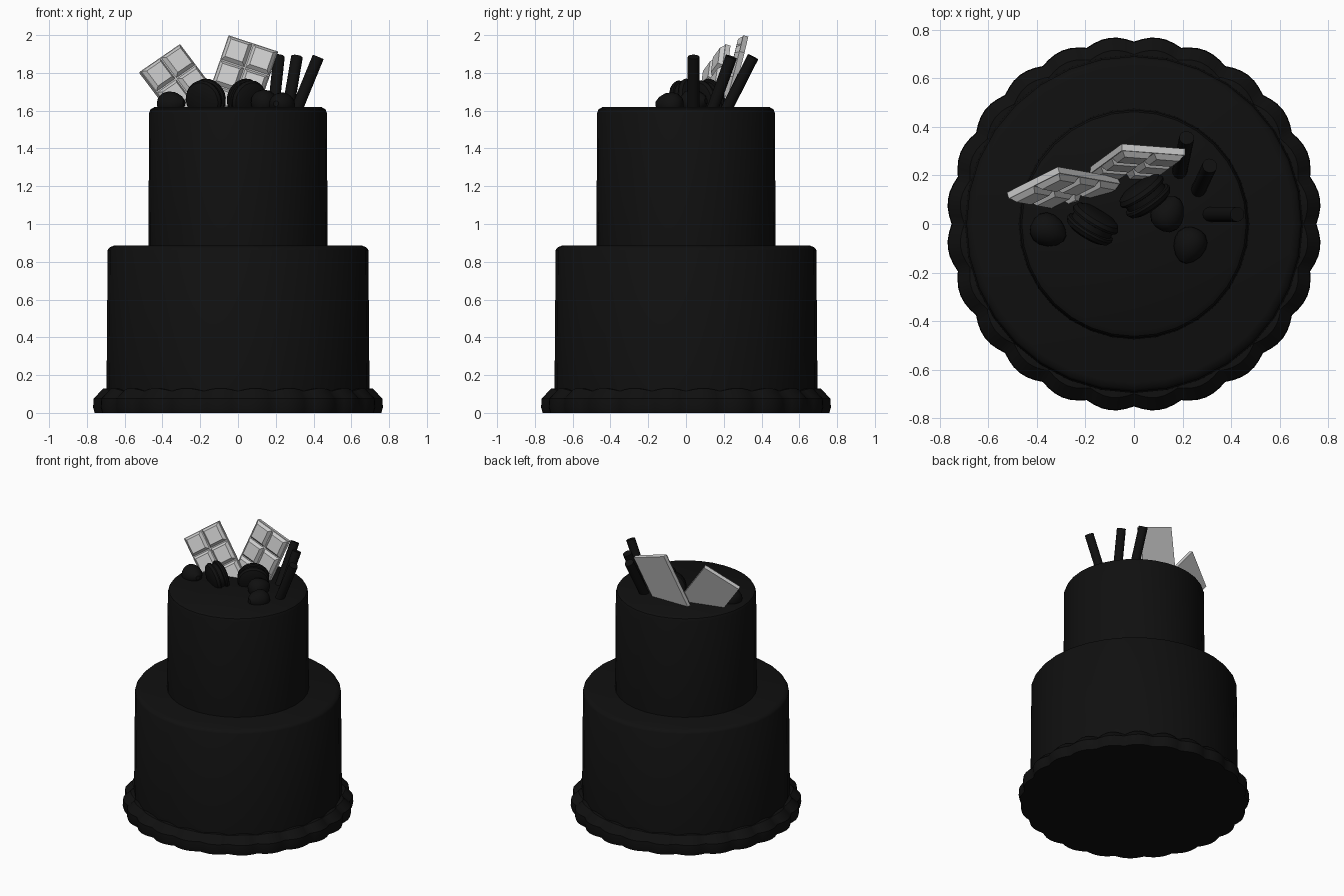
import bpy, bmesh, math
from mathutils import Vector, Matrix

if "Cube" in bpy.data.objects:
    bpy.data.objects.remove(bpy.data.objects["Cube"])

dark = bpy.data.materials.new("dark_chocolate")
dark.diffuse_color = (0.005, 0.005, 0.005, 1)
dark.use_nodes = True
dark.node_tree.nodes["Principled BSDF"].inputs["Base Color"].default_value = dark.diffuse_color


def finish(bm, name, mat=dark, angle=35, matrix=None):
    bmesh.ops.recalc_face_normals(bm, faces=bm.faces)
    me = bpy.data.meshes.new(name)
    bm.to_mesh(me)
    bm.free()
    ob = bpy.data.objects.new(name, me)
    bpy.context.collection.objects.link(ob)
    if mat:
        me.materials.append(mat)
    if matrix:
        ob.matrix_world = matrix
    if angle:
        bpy.context.view_layer.objects.active = ob
        ob.select_set(True)
        bpy.ops.object.shade_smooth_by_angle(angle=math.radians(angle))
        ob.select_set(False)
    return ob


def lathe(name, profile, sides, matrix=None, scallop=None, angle=35):
    """Stack rings (radius, z) around local z and cap both ends."""
    bm = bmesh.new()
    rings = []
    for k, (r, z) in enumerate(profile):
        ring = []
        for i in range(sides):
            a = 2 * math.pi * i / sides
            rr, zz = scallop(a, r, z, k) if scallop else (r, z)
            ring.append(bm.verts.new((rr * math.cos(a), rr * math.sin(a), zz)))
        rings.append(ring)
    for lo, hi in zip(rings, rings[1:]):
        for i in range(sides):
            j = (i + 1) % sides
            bm.faces.new((lo[i], lo[j], hi[j], hi[i]))
    bm.faces.new(rings[0][::-1])
    bm.faces.new(rings[-1])
    return finish(bm, name, angle=angle, matrix=matrix)


def aim(centre, axis):
    """Matrix that turns local z onto axis at centre."""
    return Matrix.Translation(centre) @ Vector(axis).to_track_quat('Z', 'Y').to_matrix().to_4x4()


# cake tiers
lathe("lower_tier", [(0.697, 0.02), (0.69, 0.862), (0.68, 0.876), (0.655, 0.886)], 32)
lathe("upper_tier", [(0.475, 0.87), (0.47, 1.59), (0.462, 1.608), (0.44, 1.62)], 32)


# piped border with 24 lobes
def lobes(a, r, z, k):
    w = abs(math.sin(12 * a))
    return r - 0.022 * (1 - w), z - (0.015 * (1 - w) if k >= 3 else 0)


lathe("scalloped_border", [(0.765, 0), (0.773, 0.03), (0.77, 0.075), (0.72, 0.13), (0.685, 0.13)],
      144, scallop=lobes)


# chocolate bars: flat slab with 2 x 3 raised bevelled blocks
def bar(name, corner, across, up, w=0.275, h=0.42):
    x = Vector(across).normalized()
    n = x.cross(Vector(up)).normalized()
    y = n.cross(x)
    m = Matrix((x, y, n)).transposed().to_4x4()
    m.translation = corner
    bm = bmesh.new()
    slab = Matrix.Translation((w / 2, -h / 2, 0.014)) @ Matrix.Diagonal((w, h, 0.028, 1))
    bmesh.ops.create_cube(bm, size=1, matrix=slab)
    cw, ch, inset = w / 2, h / 3, 0.02
    for i in range(2):
        for j in range(3):
            cx, cy = (i + 0.5) * cw, -(j + 0.5) * ch
            rows = []
            for z, d in ((0.027, 0.003), (0.05, inset)):
                rows.append([bm.verts.new((cx + sx * (cw / 2 - d), cy + sy * (ch / 2 - d), z))
                             for sx, sy in ((-1, -1), (1, -1), (1, 1), (-1, 1))])
            lo, hi = rows
            for k in range(4):
                q = (k + 1) % 4
                bm.faces.new((lo[k], lo[q], hi[q], hi[k]))
            bm.faces.new(hi)
            bm.faces.new(lo[::-1])
    finish(bm, name, mat=None, angle=None, matrix=m)


bar("chocolate_bar_right", (-0.05, 0.33, 1.992), (0.26, -0.02, -0.085), (0.127, 0.104, 0.41))
bar("chocolate_bar_left", (-0.523, 0.13, 1.80), (0.218, 0.11, 0.15), (-0.24, 0.043, 0.32))

# wafer sticks
for i, (base, top) in enumerate([((0.185, 0.2, 1.58), (0.217, 0.355, 1.885)),
                                 ((0.26, 0.13, 1.58), (0.312, 0.24, 1.885)),
                                 ((0.30, 0.04, 1.58), (0.425, 0.04, 1.885))]):
    d = Vector(top) - Vector(base)
    lathe(f"wafer_stick_{i + 1}", [(0.031, 0), (0.031, d.length)], 12, aim(base, d))

# macarons standing on edge: two domed shells and a filling
half = [(0.092, 0.012), (0.104, 0.015), (0.107, 0.025), (0.098, 0.042), (0.075, 0.053), (0.03, 0.058)]
macaron = [(r, -z) for r, z in half[::-1]] + half
for i, (c, axis) in enumerate([((-0.17, 0.0, 1.66), (0.12, 0.2, 0.05)),
                               ((0.045, 0.115, 1.66), (-0.14, 0.2, 0.05))]):
    lathe(f"macaron_{i + 1}", macaron, 24, aim(c, axis))

# chocolate drops lying on top
drop = [(0.02, -0.07), (0.045, -0.06), (0.064, -0.035), (0.068, -0.005),
        (0.06, 0.03), (0.04, 0.06), (0.015, 0.078)]
for i, (c, axis) in enumerate([((-0.355, -0.025, 1.635), (1, -0.5, 0.1)),
                               ((0.14, 0.04, 1.645), (0.6, 1, 0.1)),
                               ((0.23, -0.085, 1.63), (-0.4, -1, 0.1))]):
    lathe(f"chocolate_drop_{i + 1}", drop, 16, aim(c, axis))
